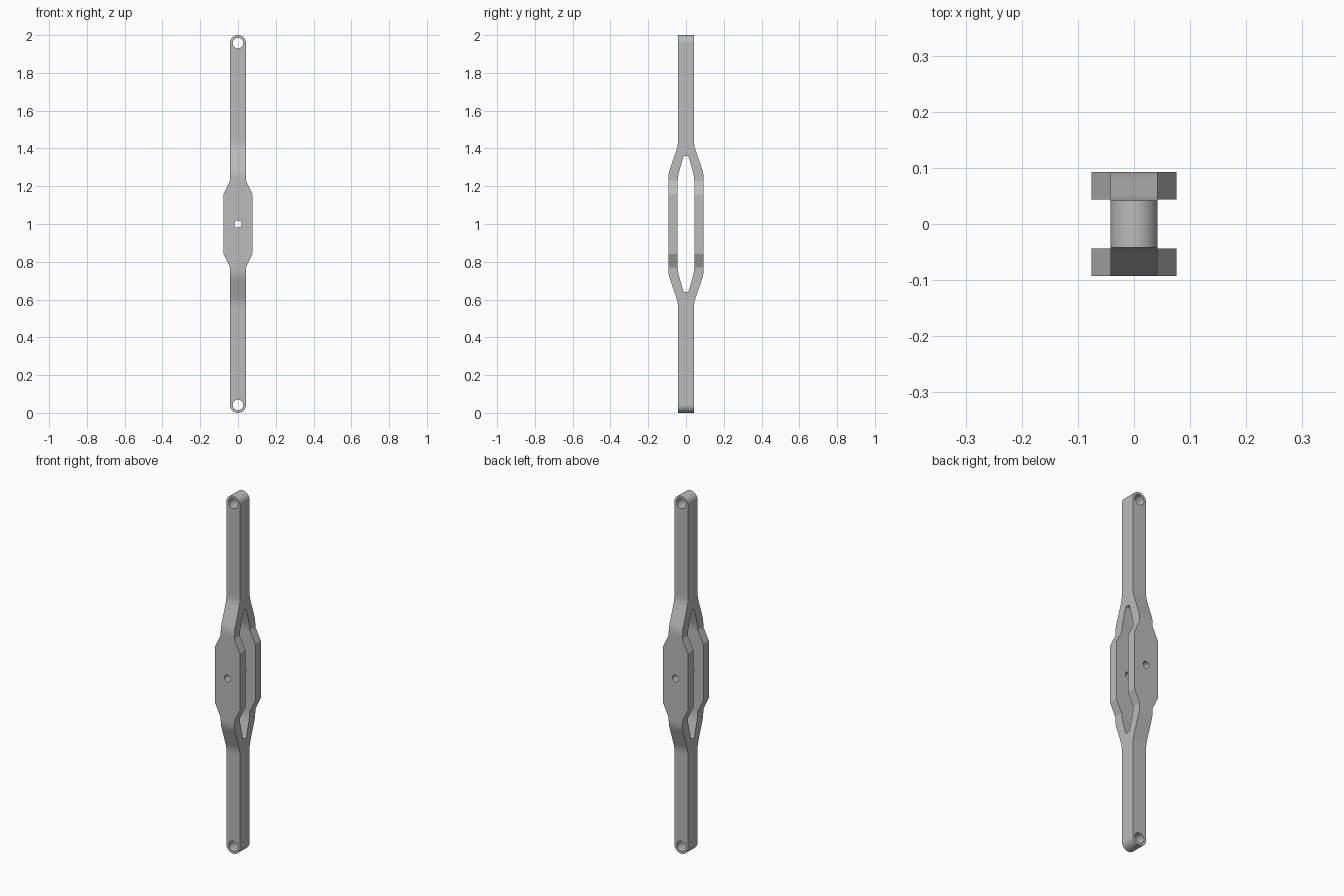
import bpy
import bmesh
from math import sin, cos, pi, radians
from mathutils import Vector

cube = bpy.data.objects.get("Cube")
if cube:
    bpy.data.objects.remove(cube, do_unlink=True)

MID = 1.0     # height of the centre
BAR = 0.042   # half thickness of the bar


def fillet(points, radii, steps=6):
    """Round each corner of a closed outline by a tangent length."""
    out = []
    for i, (p, r) in enumerate(zip(points, radii)):
        p = Vector(p)
        if not r:
            out.append(p)
            continue
        a = p + (Vector(points[i - 1]) - p).normalized() * r
        b = p + (Vector(points[(i + 1) % len(points)]) - p).normalized() * r
        for k in range(steps + 1):
            t = k / steps
            out.append(a * (1 - t) ** 2 + p * 2 * t * (1 - t) + b * t ** 2)
    return out


def four_way(quarter):
    """Mirror one quarter of an outline, given from the middle upwards."""
    upper = quarter + [(-u, v, *r) for u, v, *r in reversed(quarter)]
    lower = [(-u, -v, *r) for u, v, *r in upper]
    return upper + lower


def prism(name, outline, axis, half):
    """Extrude an outline of (across, height) both ways along an axis."""
    bm = bmesh.new()
    if axis == "Y":
        verts = [bm.verts.new((u, -half, v + MID)) for u, v in outline]
        move = (0, 2 * half, 0)
    else:
        verts = [bm.verts.new((-half, u, v + MID)) for u, v in outline]
        move = (2 * half, 0, 0)
    face = bm.faces.new(verts)
    ext = bmesh.ops.extrude_face_region(bm, geom=[face])
    moved = [g for g in ext["geom"] if isinstance(g, bmesh.types.BMVert)]
    bmesh.ops.translate(bm, verts=moved, vec=move)
    bmesh.ops.recalc_face_normals(bm, faces=bm.faces)
    mesh = bpy.data.meshes.new(name)
    bm.to_mesh(mesh)
    bm.free()
    obj = bpy.data.objects.new(name, mesh)
    bpy.context.collection.objects.link(obj)
    return obj


def circle(radius, height, n=40):
    return [(radius * cos(2 * pi * k / n), height + radius * sin(2 * pi * k / n))
            for k in range(n)]


def side_outline(quarter):
    full = four_way(quarter)
    return fillet([p[:2] for p in full], [p[2] for p in full])


# Link body: side profile that splits into two bowed arms
link = prism("link_body", side_outline(
    [(0.093, 0.27, 0.03), (BAR, 0.415, 0.03), (BAR, 1.0, 0)]), "X", 0.2)

# Front silhouette with rounded ends and a widened middle
arc = [(BAR * cos(a), 1 - BAR + BAR * sin(a))
       for a in (k * pi / 32 for k in range(16))]
front = prism("front_silhouette", four_way(
    [(0.076, 0.16), (BAR, 0.23)] + arc), "Y", 0.2)

# Slot between the arms, then pin holes at the ends and the centre
slot = prism("arm_slot", side_outline(
    [(0.044, 0.25, 0.03), (0.013, 0.36, 0.012)]), "X", 0.3)
holes = [prism("pin_hole", circle(r, z), "Y", 0.3)
         for r, z in ((0.028, 1 - BAR), (0.028, BAR - 1), (0.019, 0))]

bpy.ops.object.select_all(action="DESELECT")
link.select_set(True)
bpy.context.view_layer.objects.active = link
for cutter in [front, slot] + holes:
    mod = link.modifiers.new(cutter.name, "BOOLEAN")
    mod.operation = "INTERSECT" if cutter is front else "DIFFERENCE"
    mod.solver = "EXACT"
    mod.object = cutter
    bpy.ops.object.modifier_apply(modifier=mod.name)
    bpy.data.objects.remove(cutter, do_unlink=True)

# Smooth curves, crisp edges
bpy.ops.object.shade_smooth_by_angle(angle=radians(18))
normals = link.modifiers.new("face_weighted_normals", "WEIGHTED_NORMAL")
normals.keep_sharp = True

# Plain grey metal
grey = bpy.data.materials.new("grey_metal")
grey.use_nodes = True
colour = (0.5, 0.5, 0.5, 1)
grey.diffuse_color = colour
grey.node_tree.nodes["Principled BSDF"].inputs["Base Color"].default_value = colour
link.data.materials.clear()
link.data.materials.append(grey)
